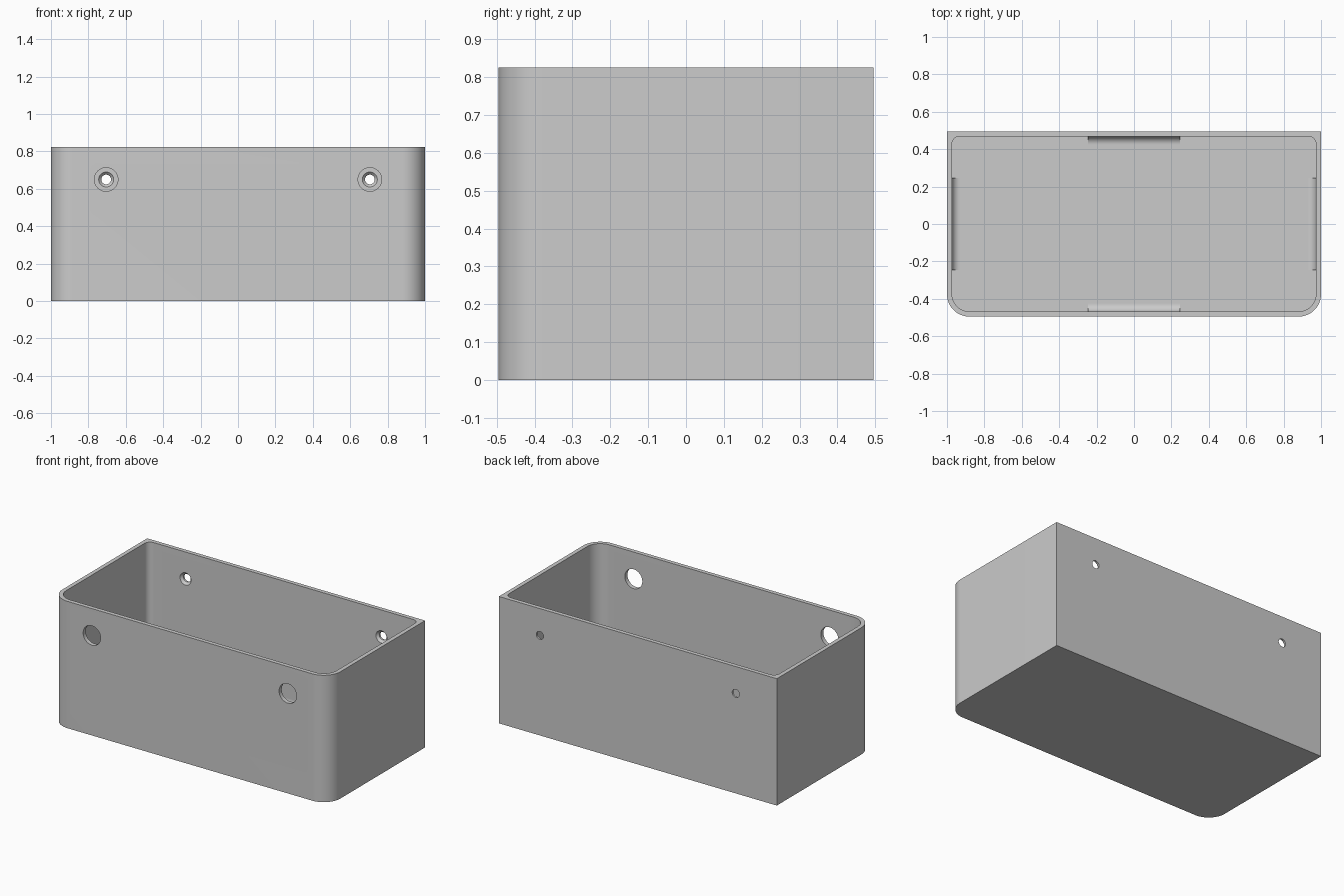
import bpy, bmesh, math
from mathutils import Matrix, Vector

cube = bpy.data.objects.get("Cube")
if cube:
    bpy.data.objects.remove(cube, do_unlink=True)

HX, HY, H, WALL = 1.0, 0.495, 0.825, 0.027
IX, IY = HX - WALL, HY - WALL
HOLE_X, HOLE_Z = 0.705, 0.65

grey = bpy.data.materials.new("light grey")
grey.use_nodes = True
grey.diffuse_color = (0.6, 0.6, 0.6, 1)
grey.node_tree.nodes["Principled BSDF"].inputs["Base Color"].default_value = (0.6, 0.6, 0.6, 1)


def add_object(name, bm):
    bmesh.ops.recalc_face_normals(bm, faces=bm.faces)
    mesh = bpy.data.meshes.new(name)
    bm.to_mesh(mesh)
    bm.free()
    mesh.materials.append(grey)
    obj = bpy.data.objects.new(name, mesh)
    bpy.context.collection.objects.link(obj)
    return obj


def prism(name, points, direction):
    """Extrude a closed planar outline along a direction."""
    bm = bmesh.new()
    face = bm.faces.new([bm.verts.new(p) for p in points])
    ext = bmesh.ops.extrude_face_region(bm, geom=[face])
    moved = [g for g in ext["geom"] if isinstance(g, bmesh.types.BMVert)]
    bmesh.ops.translate(bm, verts=moved, vec=direction)
    return add_object(name, bm)


def outline(hx, hy, z, front_r, back_r, steps=16):
    """Rectangle with separate front and back corner radii."""
    pts = []
    corners = [(1, 1, back_r), (-1, 1, back_r), (-1, -1, front_r), (1, -1, front_r)]
    for i, (sx, sy, r) in enumerate(corners):
        n = steps if r else 0
        for k in range(n + 1):
            a = math.pi / 2 * (i + k / max(n, 1))
            pts.append((sx * (hx - r) + r * math.cos(a), sy * (hy - r) + r * math.sin(a), z))
    return pts


def cone_y(name, x, y, r_front, r_back, depth):
    """Cylinder or cone along y, centred at height HOLE_Z."""
    bm = bmesh.new()
    place = Matrix.Translation((x, y, HOLE_Z)) @ Matrix.Rotation(-math.pi / 2, 4, "X")
    bmesh.ops.create_cone(bm, cap_ends=True, segments=40, radius1=r_front,
                          radius2=r_back, depth=depth, matrix=place)
    return add_object(name, bm)


def cut(target, cutter):
    cutter.hide_render = True
    mod = target.modifiers.new("cut", "BOOLEAN")
    mod.operation, mod.solver, mod.object = "DIFFERENCE", "EXACT", cutter
    bpy.context.view_layer.objects.active = target
    bpy.ops.object.modifier_apply(modifier=mod.name)
    bpy.data.objects.remove(cutter, do_unlink=True)


# Open box: rounded front corners, square outer back corners
box = prism("box_shell", outline(HX, HY, 0, 0.12, 0), (0, 0, H))
cut(box, prism("cavity_cutter", outline(IX, IY, WALL, 0.12 - WALL, 0.04), (0, 0, H)))

# Wide access holes in front, countersunk screw holes in the back wall
for x in (-HOLE_X, HOLE_X):
    cut(box, cone_y("access_cutter", x, -HY, 0.063, 0.063, 0.2))
    cut(box, cone_y("screw_cutter", x, HY, 0.026, 0.026, 0.2))
    cut(box, cone_y("countersink_cutter", x, IY, 0.054, 0.026, 0.03))

# Concave fillets joining the floor to the middle of each wall
R, HALF = 0.042, 0.245
fillets = []
for name, angle, reach in (("front", 0, IY), ("right", 90, IX), ("back", 180, IY), ("left", 270, IX)):
    # angle turns the front-wall profile round to each wall
    turn = Matrix.Rotation(math.radians(angle), 4, "Z")
    profile = [(-HALF, -reach - 0.005, WALL - 0.005), (-HALF, -reach - 0.005, WALL + R)]
    for k in range(13):
        a = math.pi / 2 * k / 12
        profile.append((-HALF, -reach + R * (1 - math.cos(a)), WALL + R * (1 - math.sin(a))))
    profile.append((-HALF, -reach + R, WALL - 0.005))
    pts = [turn @ Vector(p) for p in profile]
    fillets.append(prism(name + "_floor_fillet", pts, turn @ Vector((2 * HALF, 0, 0))))

# Smooth rounded areas, keep real edges sharp
bpy.ops.object.select_all(action="DESELECT")
for obj in [box] + fillets:
    obj.select_set(True)
bpy.context.view_layer.objects.active = box
bpy.ops.object.shade_smooth_by_angle(angle=math.radians(30))
